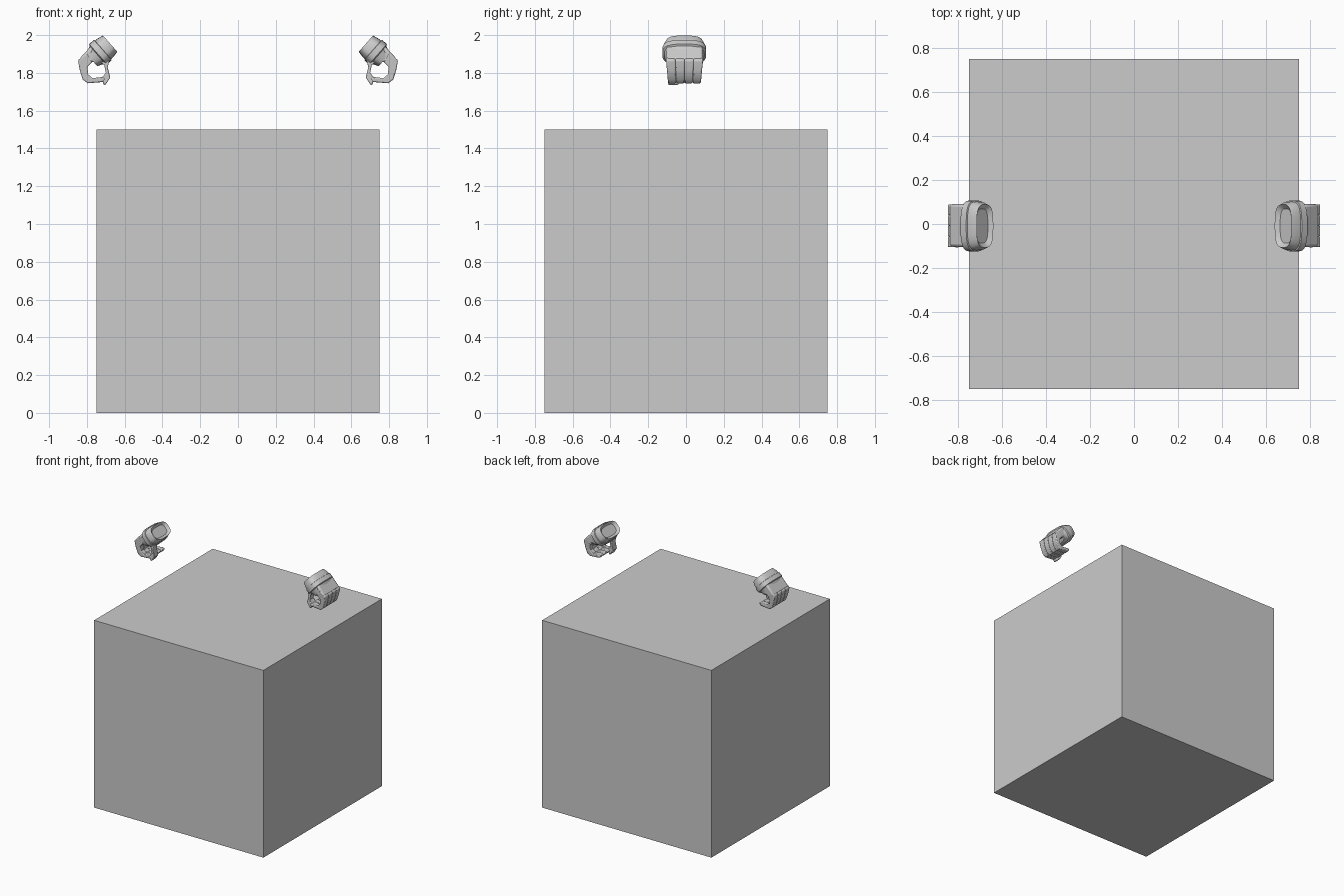
import bpy, bmesh, math

if "Cube" in bpy.data.objects:
    bpy.data.objects.remove(bpy.data.objects["Cube"])


def add_object(name, verts, faces, bevel=0.0, smooth=False):
    me = bpy.data.meshes.new(name)
    me.from_pydata(verts, [], faces)
    bm = bmesh.new()
    bm.from_mesh(me)
    bmesh.ops.recalc_face_normals(bm, faces=bm.faces)
    bm.to_mesh(me)
    bm.free()
    ob = bpy.data.objects.new(name, me)
    bpy.context.collection.objects.link(ob)
    if bevel:
        b = ob.modifiers.new("bevel", 'BEVEL')
        b.width, b.segments = bevel, 2
        b.limit_method = 'ANGLE'
        b.angle_limit = math.radians(50)
    if smooth:
        bpy.ops.object.select_all(action='DESELECT')
        ob.select_set(True)
        bpy.context.view_layer.objects.active = ob
        bpy.ops.object.shade_smooth_by_angle(angle=math.radians(35))
    return ob


def extrude_y(name, profile, y0, y1, side, bevel, taper=0.0):
    # xz profile extruded along y, narrowing toward the bottom
    n = len(profile)
    k = lambda z: 1 - taper * max(0, 1.87 - z) / 0.13
    verts = [(side * x, -0.008 + (y + 0.008) * k(z), z)
             for y in (y0, y1) for x, z in profile]
    faces = [tuple(range(n)), tuple(range(n, 2 * n))]
    faces += [(i, (i + 1) % n, n + (i + 1) % n, n + i) for i in range(n)]
    return add_object(name, verts, faces, bevel, True)


def cuff(name, side):
    # rounded-rectangle rings along the tilted wrist axis: distance, half height, half width
    rings = [(.018, .040, .078), (.0, .057, .098), (.03, .064, .109), (.05, .065, .111),
             (.052, .071, .116), (.085, .072, .116), (.09, .062, .106), (.13, .045, .095)]
    n = 28
    verts = []
    for t, hu, hy in rings:
        for i in range(n):
            a = 2 * math.pi * i / n
            c, s = math.cos(a), math.sin(a)
            u = hu * math.copysign(abs(c) ** 0.65, c)
            y = hy * math.copysign(abs(s) ** 0.65, s)
            verts.append((side * (.677 + .75 * t + .66 * u), y - .009,
                          1.955 - .66 * t + .75 * u))
    faces = [tuple(range(n)), tuple(range((len(rings) - 1) * n, len(rings) * n))]
    for r in range(len(rings) - 1):
        faces += [(r * n + i, r * n + (i + 1) % n, (r + 1) * n + (i + 1) % n, (r + 1) * n + i)
                  for i in range(n)]
    return add_object(name, verts, faces, 0, True)


FINGER = [(.80, 1.905), (.847, 1.867), (.838, 1.815), (.822, 1.765), (.796, 1.745),
          (.712, 1.752), (.702, 1.772), (.722, 1.778), (.770, 1.772), (.794, 1.793),
          (.797, 1.832), (.772, 1.857)]
PALM = [(.775, 1.945), (.842, 1.872), (.80, 1.836), (.772, 1.857), (.722, 1.857),
        (.690, 1.862), (.70, 1.90)]
THUMB = [(.72, 1.89), (.735, 1.86), (.708, 1.842), (.700, 1.80), (.722, 1.772),
         (.712, 1.738), (.702, 1.736), (.676, 1.775), (.690, 1.83), (.680, 1.868)]

# body cube
bpy.ops.mesh.primitive_cube_add(size=1.5, location=(0, 0, 0.75))
bpy.context.object.name = "body_cube"

# gloved hands, mirrored left and right
for side, tag in ((1, "right"), (-1, "left")):
    cuff("cuff_" + tag, side)
    extrude_y("palm_" + tag, PALM, -.104, .09, side, .012)
    for f in range(4):
        y = -.106 + f * .049
        extrude_y(f"finger_{tag}_{f + 1}", FINGER, y, y + .049, side, .006, .12)
    extrude_y("thumb_" + tag, THUMB, -.095, -.04, side, .008)
